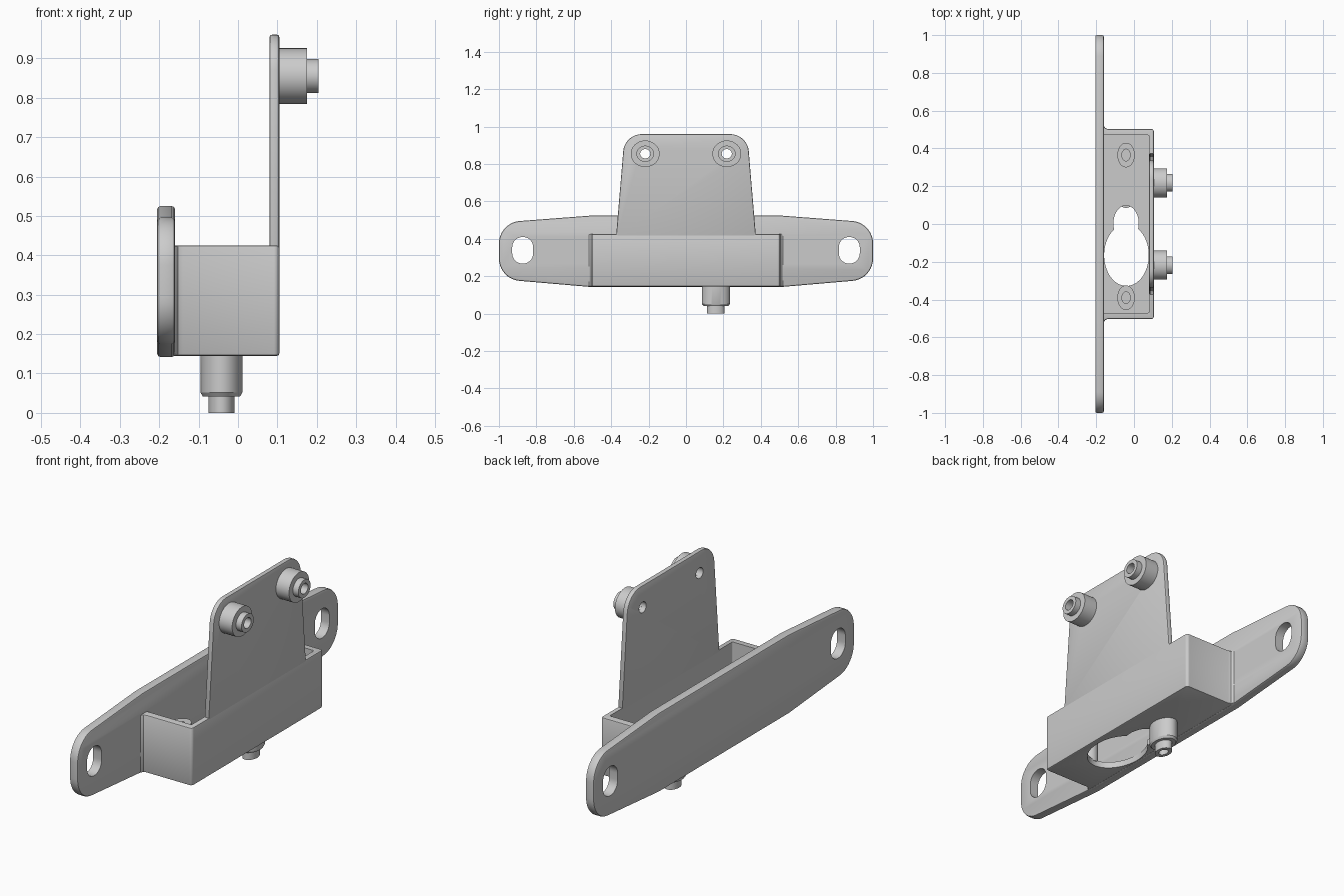
import bpy, bmesh, math
from mathutils import Vector, Matrix

if "Cube" in bpy.data.objects:
    bpy.data.objects.remove(bpy.data.objects["Cube"])

# Axis frames: local z is the extrusion direction
ALONG_X = Matrix(((0, 0, 1, 0), (1, 0, 0, 0), (0, 1, 0, 0), (0, 0, 0, 1)))  # profile in (y, z)
ALONG_Z = Matrix.Identity(4)                                               # profile in (x, y)


def fillet(pts, steps=10):
    """Round each (u, v, radius) corner of a closed outline."""
    out = []
    for i, (u, v, r) in enumerate(pts):
        p = Vector((u, v, 0))
        if r == 0:
            out.append(p)
            continue
        a = (Vector((*pts[i - 1][:2], 0)) - p).normalized()
        b = (Vector((*pts[(i + 1) % len(pts)][:2], 0)) - p).normalized()
        half = a.angle(b) / 2
        c = p + (a + b).normalized() * r / math.sin(half)
        s = (p + a * r / math.tan(half) - c).normalized()
        e = (p + b * r / math.tan(half) - c).normalized()
        out += [c + s.slerp(e, k / steps).normalized() * r for k in range(steps + 1)]
    return out


def mirrored(half, axis):
    """Complete a half outline by mirroring coordinate 0 or 1."""
    flip = [(-u, v, r) if axis == 0 else (u, -v, r) for u, v, r in reversed(half)]
    return half + flip


def ellipse(cu, cv, ru, rv, n=64):
    return [Vector((cu + ru * math.cos(t), cv + rv * math.sin(t), 0))
            for t in (2 * math.pi * k / n for k in range(n))]


def finish(name, bm, frame):
    bmesh.ops.transform(bm, matrix=frame, verts=bm.verts)
    bmesh.ops.recalc_face_normals(bm, faces=bm.faces)
    me = bpy.data.meshes.new(name)
    bm.to_mesh(me)
    bm.free()
    ob = bpy.data.objects.new(name, me)
    bpy.context.collection.objects.link(ob)
    return ob


def prism(name, outline, lo, hi, frame):
    bm = bmesh.new()
    f = bm.faces.new([bm.verts.new((p.x, p.y, lo)) for p in outline])
    ext = bmesh.ops.extrude_face_region(bm, geom=[f], use_keep_orig=True)
    vs = [g for g in ext['geom'] if isinstance(g, bmesh.types.BMVert)]
    bmesh.ops.translate(bm, vec=(0, 0, hi - lo), verts=vs)
    return finish(name, bm, frame)


def lathe(name, profile, su, sv, place, frame, n=48):
    """Turn a closed (radius, height) loop, with separate radius scales."""
    bm = bmesh.new()
    rings = [[bm.verts.new((r * su * math.cos(t), r * sv * math.sin(t), h)) for r, h in profile]
             for t in (2 * math.pi * k / n for k in range(n))]
    m = len(profile)
    for k in range(n):
        a, b = rings[k], rings[(k + 1) % n]
        for j in range(m):
            bm.faces.new((a[j], b[j], b[(j + 1) % m], a[(j + 1) % m]))
    ob = finish(name, bm, Matrix.Translation(place) @ frame)
    smooth(ob)
    return ob


def smooth(ob):
    bpy.ops.object.select_all(action='DESELECT')
    ob.select_set(True)
    bpy.context.view_layer.objects.active = ob
    bpy.ops.object.shade_smooth_by_angle(angle=math.radians(30))


def shape(ob, bevel, cutters):
    """Soften the rims, cut the openings, then bake the result."""
    b = ob.modifiers.new("bevel", 'BEVEL')
    b.width, b.segments, b.limit_method = bevel, 2, 'ANGLE'
    b.angle_limit, b.use_clamp_overlap = math.radians(40), False
    for c in cutters:
        c.hide_render = True
        m = ob.modifiers.new("cut", 'BOOLEAN')
        m.object, m.operation, m.solver = c, 'DIFFERENCE', 'EXACT'
    dg = bpy.context.evaluated_depsgraph_get()
    me = bpy.data.meshes.new_from_object(ob.evaluated_get(dg))
    ob.modifiers.clear()
    ob.data = me
    for c in cutters:
        bpy.data.objects.remove(c)
    smooth(ob)


# Long mounting plate with a slot at each end
half = [(0.5, 0.142, 0), (1.0, 0.185, 0.12), (1.0, 0.487, 0.12), (0.5, 0.525, 0)]
plate = prism("mounting_plate", fillet(mirrored(half, 0)), -0.205, -0.16, ALONG_X)
slots = []
for s in (-1, 1):
    y = s * 0.873
    slot = [(y - 0.056, 0.268, 0.055), (y + 0.056, 0.268, 0.055),
            (y + 0.056, 0.41, 0.055), (y - 0.056, 0.41, 0.055)]
    slots.append(prism("slot_cutter", fillet(slot), -0.3, 0, ALONG_X))
shape(plate, 0.008, slots)

# Open-topped box with flared joints, pocket and keyhole in the floor
half = [(-0.18, 0.522, 0), (-0.16, 0.522, 0), (-0.152, 0.508, 0), (-0.14, 0.503, 0),
        (0.105, 0.503, 0.014)]
box = prism("box_bracket", fillet(mirrored(half, 1)), 0.145, 0.425, ALONG_Z)
pocket = [(-0.161, -0.47, 0), (0.08, -0.47, 0.006), (0.08, 0.47, 0.006), (-0.161, 0.47, 0)]
shape(box, 0.006, [
    prism("pocket_cutter", fillet(pocket), 0.175, 0.6, ALONG_Z),
    prism("keyhole_cutter", ellipse(-0.04, -0.165, 0.118, 0.163), 0.05, 0.3, ALONG_Z),
    prism("keyhole_neck_cutter", ellipse(-0.042, 0.003, 0.067, 0.095), 0.05, 0.3, ALONG_Z)])

# Tapered tongue rising from the outer wall
half = [(0.374, 0.41, 0), (0.328, 0.96, 0.1)]
tongue = prism("tongue", fillet(mirrored(half, 0)), 0.08, 0.105, ALONG_X)
shape(tongue, 0.006, [prism("bolt_hole_cutter", ellipse(s * 0.218, 0.855, 0.027, 0.026), 0, 0.3, ALONG_X)
                      for s in (-1, 1)])

# Stepped bosses on the tongue
boss = [(0.027, 0), (0.077, 0), (0.077, 0.071), (0.047, 0.071), (0.047, 0.1), (0.027, 0.1)]
for s in (-1, 1):
    lathe("tongue_boss", boss, 1, 0.92, (0.104, s * 0.218, 0.855), ALONG_X)

# Stepped peg under the floor, with a blind hole
peg = [(0.026, 0), (0.047, 0), (0.047, 0.042), (0.067, 0.042), (0.075, 0.052),
       (0.075, 0.15), (0.026, 0.15)]
lathe("floor_peg", peg, 0.71, 1, (-0.042, 0.16, 0), ALONG_Z)

# Hollow standoffs inside the box
post = [(0.031, 0.17), (0.065, 0.17), (0.065, 0.365), (0.031, 0.365)]
for y in (0.365, -0.39):
    lathe("standoff", post, 0.71, 1, (-0.042, y, 0), ALONG_Z)
